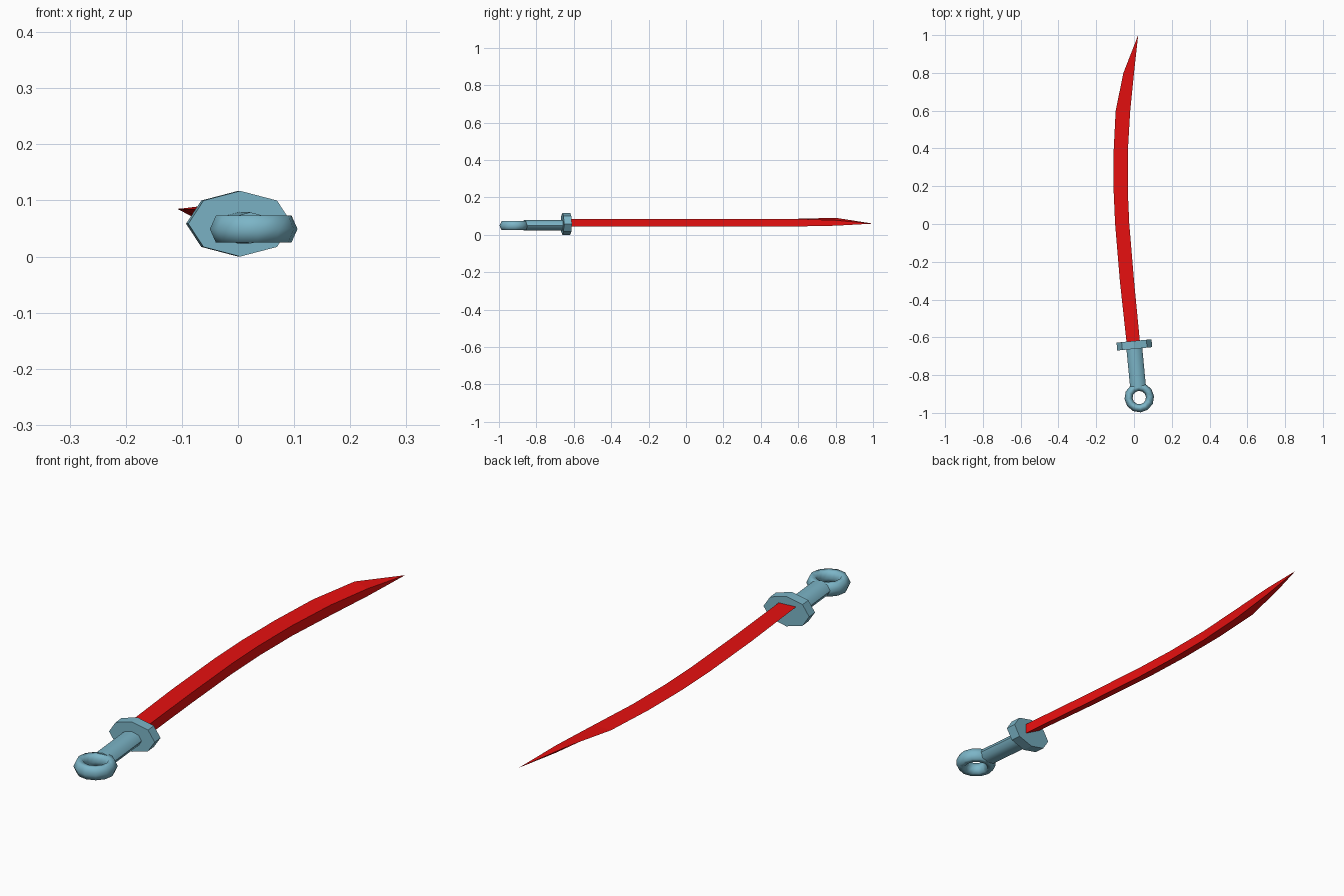
import bpy, bmesh
from math import radians, cos, sin, pi
from mathutils import Matrix, Vector

if "Cube" in bpy.data.objects:
    bpy.data.objects.remove(bpy.data.objects["Cube"])


def material(name, rgb):
    m = bpy.data.materials.new(name)
    m.diffuse_color = (*rgb, 1)
    m.use_nodes = True
    m.node_tree.nodes["Principled BSDF"].inputs["Base Color"].default_value = m.diffuse_color
    return m


RED = material("red", (0.8, 0.005, 0.005))
BLUE = material("steel_blue", (0.2, 0.46, 0.57))
TILT = radians(5.5)  # the hilt follows the curve of the blade


def loft(name, rings, mat, smooth=False, tip=None):
    """Skin a list of cross-sections, capping the start and closing at a cap or tip."""
    bm = bmesh.new()
    loops = [[bm.verts.new(p) for p in ring] for ring in rings]
    n = len(loops[0])
    for a, b in zip(loops, loops[1:]):
        for i in range(n):
            j = (i + 1) % n
            bm.faces.new((a[i], a[j], b[j], b[i]))
    bm.faces.new(loops[0])
    if tip:
        t = bm.verts.new(tip)
        for i in range(n):
            bm.faces.new((loops[-1][i], loops[-1][(i + 1) % n], t))
    else:
        bm.faces.new(loops[-1])
    bmesh.ops.recalc_face_normals(bm, faces=bm.faces)
    me = bpy.data.meshes.new(name)
    bm.to_mesh(me)
    bm.free()
    me.materials.append(mat)
    ob = bpy.data.objects.new(name, me)
    bpy.context.collection.objects.link(ob)
    if smooth:
        bpy.context.view_layer.objects.active = ob
        ob.select_set(True)
        bpy.ops.object.shade_smooth_by_angle(angle=radians(50))
        ob.select_set(False)
    return ob


def oval_bar(name, centre, rx, rz, y0, y1, smooth=False):
    """Eight-sided oval bar along y, tilted to line up with the hilt."""
    rot = Matrix.Rotation(TILT, 3, 'Z')
    rings = [[Vector(centre) + rot @ Vector((rx * cos(k * pi / 4), y, rz * sin(k * pi / 4)))
              for k in range(8)] for y in (y0, y1)]
    return loft(name, rings, BLUE, smooth)


# Blade: triangular section, (y, cutting edge x, spine x, edge z, spine top z)
stations = [
    (-0.64, -0.038, 0.033, 0.085, 0.085),
    (-0.30, -0.075, 0.000, 0.085, 0.085),
    (0.00, -0.100, -0.025, 0.085, 0.085),
    (0.18, -0.108, -0.033, 0.085, 0.085),
    (0.38, -0.108, -0.033, 0.085, 0.085),
    (0.60, -0.097, -0.020, 0.086, 0.085),
    (0.80, -0.056, 0.000, 0.091, 0.078),
]
rings = [[(xl, y, zl), (xr, y, zr), (xr, y, 0.045 + 0.004 * (y > 0.7))]
         for y, xl, xr, zl, zr in stations]
loft("blade", rings, RED, tip=(0.022, 1.0, 0.06))

# Guard and grip
oval_bar("guard", (0.002, -0.640, 0.0585), 0.093, 0.0585, -0.021, 0.021)
oval_bar("grip", (0.000, -0.640, 0.051), 0.042, 0.028, -0.228, 0.0, True)

# Ring pommel
bpy.ops.mesh.primitive_torus_add(major_segments=12, minor_segments=6, major_radius=0.057,
                                 minor_radius=0.0215, location=(0.028, -0.919, 0.049),
                                 rotation=(0, 0, TILT))
ring = bpy.context.object
ring.name = "pommel_ring"
ring.scale.z = 1.29
ring.data.materials.append(BLUE)
bpy.ops.object.shade_smooth()
